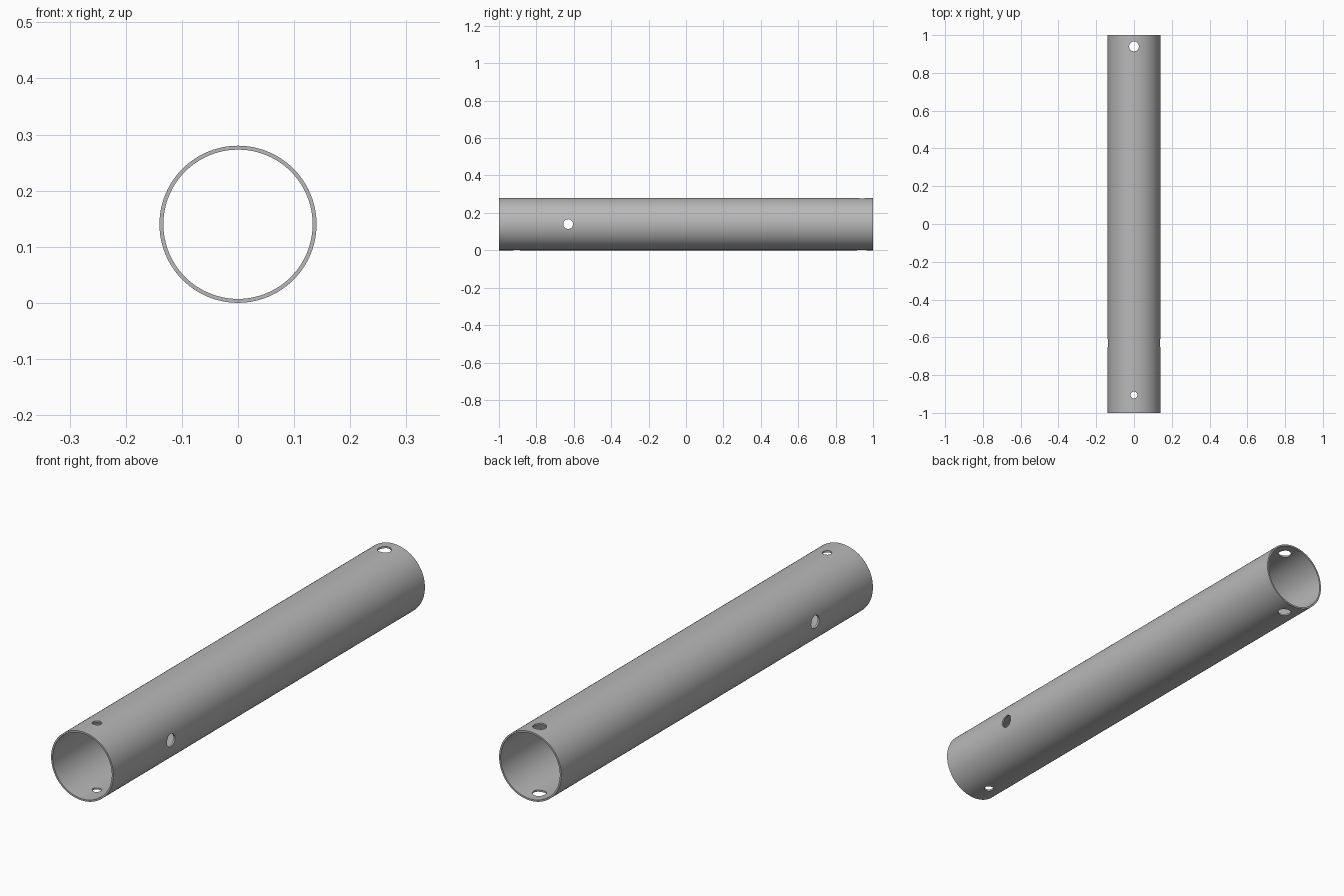
import bpy, bmesh
from math import pi
from mathutils import Vector, Matrix

cube = bpy.data.objects.get("Cube")
if cube:
    bpy.data.objects.remove(cube, do_unlink=True)

RADIUS, WALL, HALF = 0.14, 0.007, 1.0
CENTRE = Vector((0, 0, RADIUS))

# Material
grey = bpy.data.materials.new("plain_grey")
grey.use_nodes = True
colour = (0.48, 0.48, 0.48, 1)
grey.diffuse_color = colour
grey.node_tree.nodes["Principled BSDF"].inputs["Base Color"].default_value = colour


def add_object(name, bm):
    mesh = bpy.data.meshes.new(name)
    bm.to_mesh(mesh)
    bm.free()
    mesh.materials.append(grey)
    obj = bpy.data.objects.new(name, mesh)
    bpy.context.collection.objects.link(obj)
    return obj


# Tube: wall section spun around the long axis, with rings beside the holes
rings = [-HALF, -0.94, -0.87, -0.67, -0.59, 0.9, 0.98, HALF]
section = [(RADIUS, y) for y in rings]
section += [(RADIUS - WALL, y) for y in reversed(rings)]
bm = bmesh.new()
verts = [bm.verts.new((r, y, RADIUS)) for r, y in section]
edges = [bm.edges.new((v, verts[i - 1])) for i, v in enumerate(verts)]
bmesh.ops.spin(bm, geom=verts + edges, cent=CENTRE, axis=(0, 1, 0),
               angle=2 * pi, steps=96)
bmesh.ops.remove_doubles(bm, verts=bm.verts[:], dist=0.0001)
bmesh.ops.recalc_face_normals(bm, faces=bm.faces[:])
tube = add_object("tube", bm)


# Drilled holes: each passes straight through both walls
def drill(name, y, radius, turn):
    bm = bmesh.new()
    place = Matrix.Translation(CENTRE + Vector((0, y, 0))) @ Matrix.Rotation(turn, 4, "Y")
    bmesh.ops.create_cone(bm, cap_ends=True, segments=40, radius1=radius,
                          radius2=radius, depth=0.4, matrix=place)
    cutter = add_object(name, bm)
    cutter.hide_render = True
    mod = tube.modifiers.new(name, "BOOLEAN")
    mod.operation = "DIFFERENCE"
    mod.solver = "EXACT"
    mod.object = cutter
    bpy.ops.object.modifier_apply(modifier=name)
    bpy.data.objects.remove(cutter, do_unlink=True)


bpy.ops.object.select_all(action="DESELECT")
bpy.context.view_layer.objects.active = tube
tube.select_set(True)
drill("front_vertical_hole", -0.905, 0.018, 0)
drill("cross_hole", -0.63, 0.026, pi / 2)
drill("back_vertical_hole", 0.94, 0.026, 0)

bpy.ops.object.shade_smooth_by_angle(angle=pi / 6)
